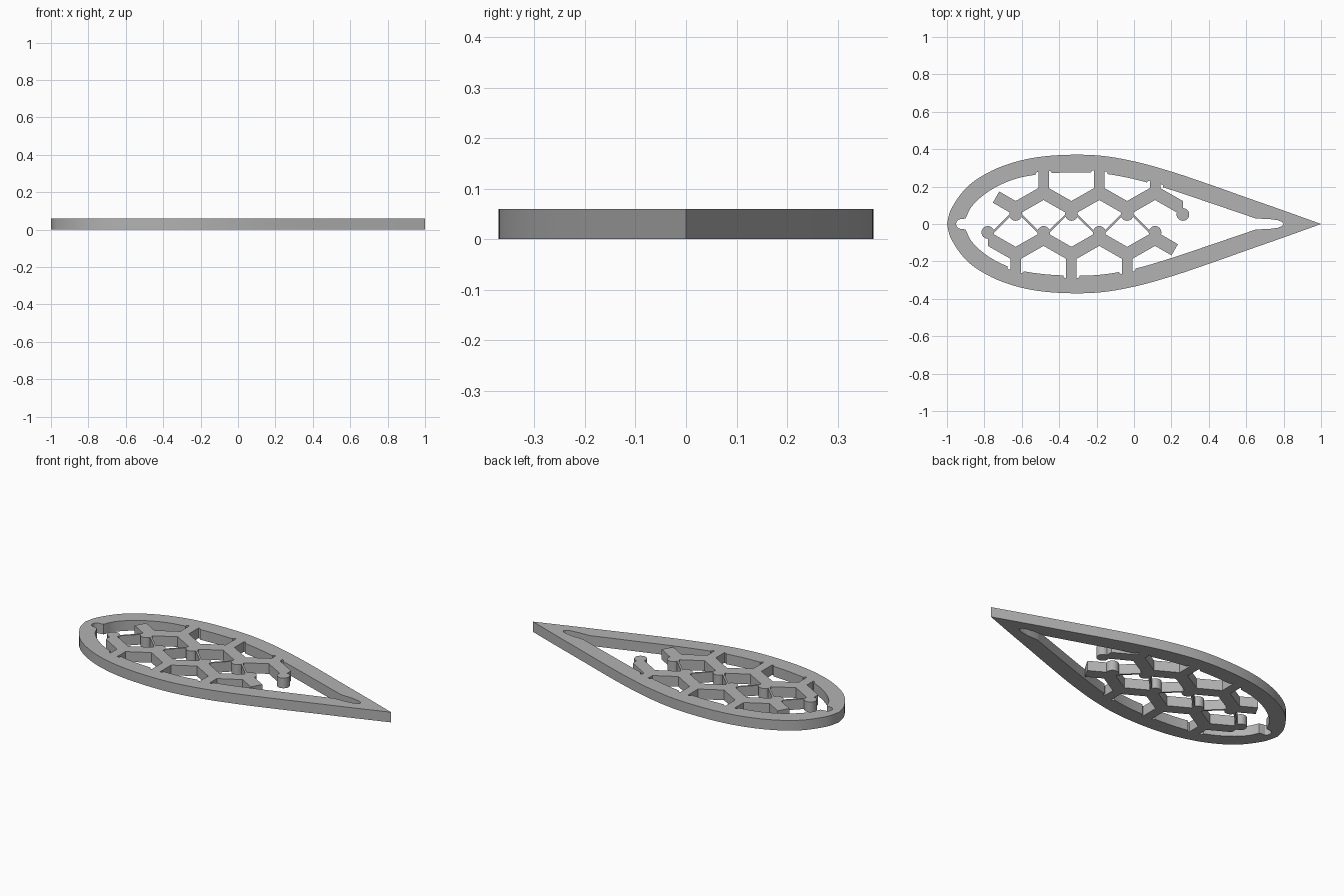
import bpy, bmesh
from math import pi, cos, sin
from mathutils import Vector

cube = bpy.data.objects.get("Cube")
if cube:
    bpy.data.objects.remove(cube, do_unlink=True)

HEIGHT = 0.06
PITCH = 0.298       # spacing of the lattice nodes
MID = Vector((-0.26, 0.003))   # lattice centre of rotation

grey = bpy.data.materials.new("plain_grey")
grey.use_nodes = True
colour = (0.45, 0.45, 0.45, 1)
grey.diffuse_color = colour
grey.node_tree.nodes["Principled BSDF"].inputs["Base Color"].default_value = colour


def prism(name, outline, low=0.0, high=HEIGHT):
    """Extrude a closed 2D outline into a solid."""
    bm = bmesh.new()
    face = bm.faces.new([bm.verts.new((x, y, low)) for x, y in outline])
    new = bmesh.ops.extrude_face_region(bm, geom=[face])["geom"]
    bmesh.ops.translate(bm, vec=(0, 0, high - low),
                        verts=[g for g in new if isinstance(g, bmesh.types.BMVert)])
    bmesh.ops.recalc_face_normals(bm, faces=bm.faces)
    mesh = bpy.data.meshes.new(name)
    bm.to_mesh(mesh)
    bm.free()
    mesh.materials.append(grey)
    obj = bpy.data.objects.new(name, mesh)
    bpy.context.collection.objects.link(obj)
    return obj


def combine(target, part, operation):
    """Merge or cut a part into the target, then discard the part."""
    bpy.context.view_layer.objects.active = target
    mod = target.modifiers.new("combine", 'BOOLEAN')
    mod.operation, mod.solver, mod.object = operation, 'EXACT', part
    bpy.ops.object.modifier_apply(modifier=mod.name)
    bpy.data.objects.remove(part, do_unlink=True)


def disc(x, y, radius, sides=24):
    return [(x + radius * cos(2 * pi * i / sides), y + radius * sin(2 * pi * i / sides))
            for i in range(sides)]


def bar(a, b, width):
    a, b = Vector(a), Vector(b)
    d = (b - a).normalized() * width / 2
    n = Vector((-d.y, d.x))
    return [a + n, a - n, b - n, b + n]


def smooth(points, steps=6):
    """Catmull-Rom curve through the points."""
    p = [Vector(q) for q in points]
    p = [2 * p[0] - p[1]] + p + [2 * p[-1] - p[-2]]
    out = []
    for a, b, c, d in zip(p, p[1:], p[2:], p[3:]):
        for i in range(steps):
            t = i / steps
            out.append(0.5 * (2 * b + (c - a) * t + (2 * a - 5 * b + 4 * c - d) * t * t
                              + (3 * b - a - 3 * c + d) * t ** 3))
    return out + [p[-2]]


def mirrored(half):
    """Close an upper half outline with its reflection; ends lie on the axis."""
    return list(half) + [(x, -y) for x, y in reversed(half[1:-1])]


# Teardrop frame with its cavity and rounded end slots
outer = smooth([(-1, 0), (-0.975, 0.085), (-0.89, 0.2), (-0.76, 0.285), (-0.6, 0.341),
                (-0.42, 0.367), (-0.2, 0.367), (0, 0.335), (0.2, 0.28), (0.4, 0.213),
                (0.6, 0.142), (0.8, 0.072), (1, 0)])
inner = smooth([(-0.9, 0.03), (-0.87, 0.09), (-0.81, 0.15), (-0.72, 0.207), (-0.6, 0.25),
                (-0.42, 0.273), (-0.2, 0.273), (0, 0.24), (0.2, 0.182), (0.4, 0.115),
                (0.635, 0.035)])
nose_slot = [(-0.952, 0), (-0.948, 0.014), (-0.935, 0.025), (-0.915, 0.027)]
tail_slot = [(0.65, 0.029), (0.72, 0.027), (0.77, 0.02), (0.792, 0.011), (0.8, 0)]
frame = prism("outer_frame", mirrored(outer))
cavity = mirrored(nose_slot + inner + tail_slot)
combine(frame, prism("cavity_cutter", cavity, -0.1, 0.2), 'DIFFERENCE')


def wall(x):
    """Half width of the cavity at x."""
    for a, b in zip(inner, inner[1:]):
        if a[0] <= x <= b[0]:
            return a[1] + (b[1] - a[1]) * (x - a[0]) / (b[0] - a[0])


def lattice(name, sign):
    """Zigzag band with stems and round nodes; sign -1 turns it half a revolution."""
    def place(points):
        return [MID + sign * Vector(q) for q in points]

    start = -1.25 * PITCH
    xs = [start + i * PITCH / 2 for i in range(7)]
    centre = [(start - 0.108, 0.142)]
    centre += [(x, 0.165 if i % 2 else 0.08) for i, x in enumerate(xs)]
    half = 0.04
    top = [(x, y + half) for x, y in centre]
    bottom = [(x, y - half) for x, y in centre]
    # square off the free end
    top[0] = (top[0][0] + 0.02, top[0][1] - 0.011)
    bottom[0] = (bottom[0][0] - 0.014, bottom[0][1] + 0.009)
    body = prism(name, place(top + bottom[::-1]))
    for i, x in enumerate(xs):
        if i % 2 == 0:
            combine(body, prism("node", place(disc(x, 0.048, 0.034))), 'UNION')
            continue
        world_x = MID.x + sign * x
        root = wall(world_x)
        # corner reliefs beside each stem root
        for side in (-0.031, 0.031):
            y = sign * wall(world_x + side)
            cutter = prism("relief_cutter", disc(world_x + side, y, 0.013, 16), -0.1, 0.2)
            combine(frame, cutter, 'DIFFERENCE')
        stem = bar((world_x, sign * 0.16), (world_x, sign * (root + 0.018)), 0.056)
        combine(body, prism("stem", stem), 'UNION')
    return body


parts = [frame, lattice("rear_lattice", 1), lattice("front_lattice", -1)]

# Thin flexible braces zigzagging between the two lattices
first = MID.x - 1.75 * PITCH
for i in range(7 - 1):
    x = first + i * PITCH / 2
    s = -1 if i % 2 == 0 else 1
    a = (x + 0.027, MID.y + s * 0.047)
    b = (x + PITCH / 2 - 0.027, MID.y - s * 0.047)
    parts.append(prism("brace_%d" % (i + 1), bar(a, b, 0.011)))

bpy.ops.object.select_all(action='DESELECT')
for obj in parts:
    obj.select_set(True)
bpy.context.view_layer.objects.active = frame
bpy.ops.object.shade_smooth_by_angle(angle=0.5)
